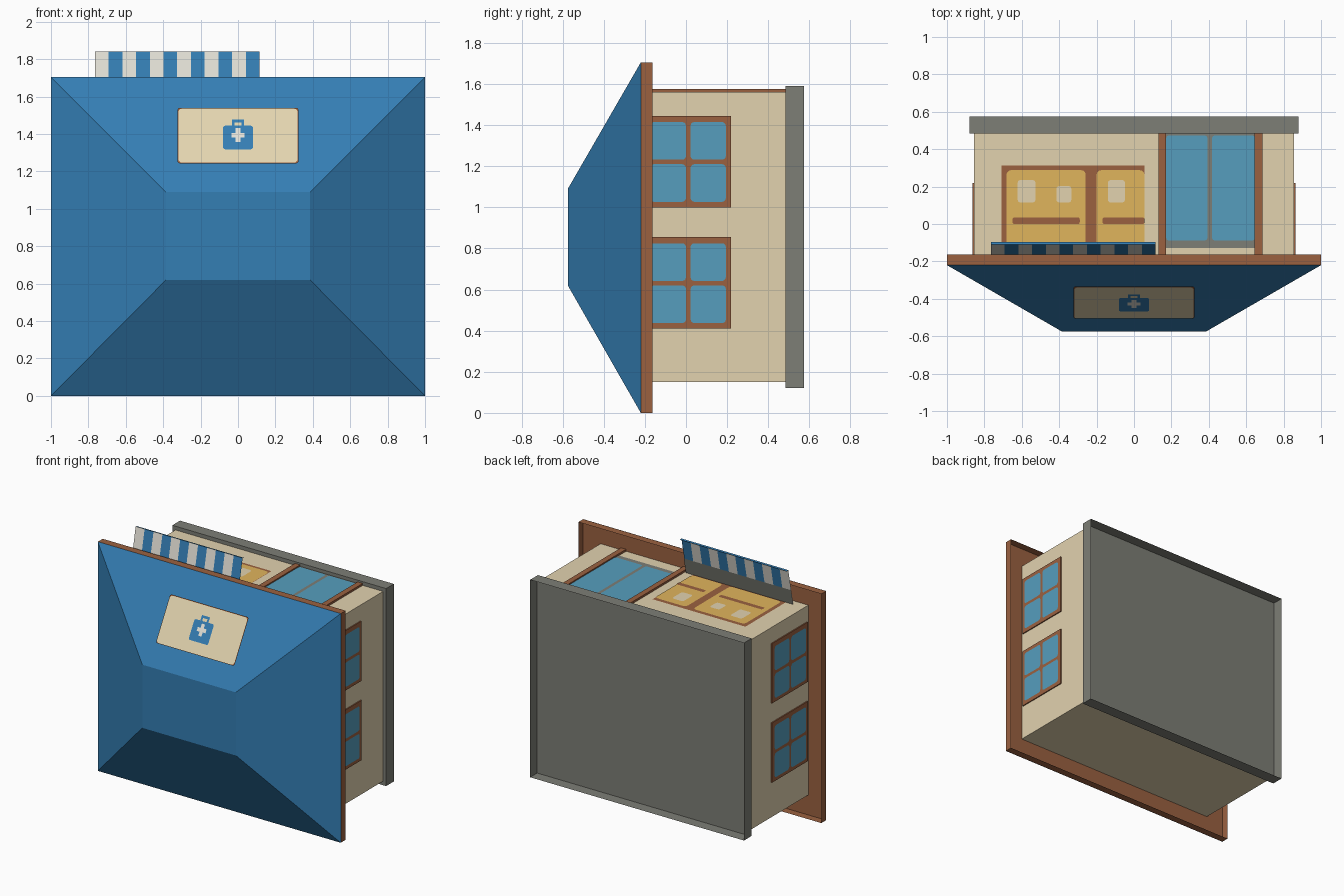
import bpy, bmesh, math
from mathutils import Vector

if "Cube" in bpy.data.objects:
    bpy.data.objects.remove(bpy.data.objects["Cube"])


def lin(c):
    c /= 255
    return c / 12.92 if c <= 0.04045 else ((c + 0.055) / 1.055) ** 2.4


def material(name, r, g, b):
    m = bpy.data.materials.new(name)
    m.diffuse_color = (lin(r), lin(g), lin(b), 1)
    m.use_nodes = True
    m.node_tree.nodes["Principled BSDF"].inputs["Base Color"].default_value = m.diffuse_color
    return m


BLUE = material("roof blue", 52, 126, 180)
CREAM = material("wall cream", 226, 210, 175)
SIGN = material("sign cream", 227, 212, 175)
BROWN = material("wood brown", 155, 97, 64)
GREY = material("base grey", 125, 126, 118)
GLASS = material("window blue", 86, 158, 190)
YELLOW = material("shop yellow", 224, 181, 92)
WHITE = material("stripe white", 228, 225, 215)


def finish(name, bm, *mats):
    me = bpy.data.meshes.new(name)
    bm.to_mesh(me)
    bm.free()
    for m in mats:
        me.materials.append(m)
    ob = bpy.data.objects.new(name, me)
    bpy.context.collection.objects.link(ob)
    return ob


def box(name, x0, x1, y0, y1, z0, z1, mat, open_back=False):
    bm = bmesh.new()
    bmesh.ops.create_cube(bm, size=1)
    if open_back:  # leave a tray that is hollow towards +y
        bm.normal_update()
        bmesh.ops.delete(bm, geom=[f for f in bm.faces if f.normal.y > 0.5],
                         context='FACES_ONLY')
    for v in bm.verts:
        v.co = ((x0 + x1) / 2 + v.co.x * (x1 - x0),
                (y0 + y1) / 2 + v.co.y * (y1 - y0),
                (z0 + z1) / 2 + v.co.z * (z1 - z0))
    return finish(name, bm, mat)


def plates(name, rects, mat, place, out, r=0.0):
    """Flat rounded rectangles (u0, u1, v0, v1), put on a surface by place(u, v)."""
    bm = bmesh.new()
    for u0, u1, v0, v1 in rects:
        pts = []
        corners = ((u1 - r, v1 - r, 0), (u0 + r, v1 - r, 90),
                   (u0 + r, v0 + r, 180), (u1 - r, v0 + r, 270))
        for cu, cv, a in corners:
            for k in range(4 if r else 1):
                t = math.radians(a + 30 * k)
                pts.append((cu + r * math.cos(t), cv + r * math.sin(t)))
        f = bm.faces.new([bm.verts.new(place(u, v)) for u, v in pts])
        f.normal_update()
        if f.normal.dot(Vector(out)) < 0:
            f.normal_flip()
    return finish(name, bm, mat)


# Main body, hollow eave tray and hollow base tray
WX, WZ = 0.855, 1.562
box("walls", -WX, WX, -0.217, 0.49, 0.15, WZ, CREAM)
box("base_tray", -0.88, 0.88, 0.485, 0.575, 0.12, 1.59, GREY, open_back=True)
plates("base_floor", [(-0.88, 0.88, 0.12, 1.59)], GREY, lambda x, z: (x, 0.493, z), (0, 1, 0))
box("eave_tray", -1, 1, -0.219, -0.163, 0, 1.705, BROWN, open_back=True)

# Hipped roof: a box whose outer face is tapered in, open underneath
roof = box("roof", -1, 1, -0.575, -0.22, 0, 1.705, BLUE, open_back=True)
for v in roof.data.vertices:
    if v.co.y < -0.4:
        v.co.x *= 0.385
        v.co.z = 1.09 if v.co.z > 0.8 else 0.62


# Roof sign lies on the upper slope
def on_roof(off):
    return lambda x, z: (x, -0.226 - (1.705 - z) * 0.355 / 0.615 - off, z)


OUT = (0, -1, 0.5)
plates("sign_border", [(-0.323, 0.323, 1.243, 1.54)], BROWN, on_roof(0.013), OUT, 0.012)
plates("sign_board", [(-0.319, 0.319, 1.247, 1.536)], SIGN, on_roof(0.016), OUT, 0.02)
plates("sign_bag", [(-0.08, 0.08, 1.318, 1.445)], BLUE, on_roof(0.019), OUT, 0.012)
plates("sign_bag_handle", [(-0.033, -0.018, 1.445, 1.478), (0.018, 0.033, 1.445, 1.478),
                           (-0.018, 0.018, 1.463, 1.478)], BLUE, on_roof(0.019), OUT)
plates("sign_cross", [(-0.036, 0.036, 1.382, 1.406), (-0.013, 0.013, 1.406, 1.431),
                      (-0.013, 0.013, 1.357, 1.382)], WHITE, on_roof(0.022), OUT)

# Side windows, two on each side, four panes each
for side, s in (("right", 1), ("left", -1)):
    def on_side(off):
        return lambda y, z: (s * (WX + off), y, z)
    for label, z0 in (("lower", 0.41), ("upper", 1.0)):
        xa, xb = sorted((s * (WX - 0.01), s * (WX + 0.008)))
        box(f"{side}_{label}_window_frame", xa, xb, -0.2, 0.22, z0, z0 + 0.445, BROWN)
        panes = [(a, b, z0 + c, z0 + c + 0.183) for a, b in ((-0.174, 0.0), (0.022, 0.194))
                 for c in (0.027, 0.232)]
        plates(f"{side}_{label}_window_panes", panes, GLASS, on_side(0.011), (s, 0, 0), 0.018)


# Shop front on the +z wall
def on_front(off):
    return lambda x, y: (x, y, WZ + off)


UP = (0, 0, 1)
plates("shop_window_frame", [(-0.708, 0.056, -0.17, 0.313)], BROWN, on_front(0.003), UP)
plates("shop_window_panes", [(-0.682, -0.258, -0.15, 0.288), (-0.2, 0.056, -0.15, 0.288)],
       YELLOW, on_front(0.006), UP, 0.025)
plates("shop_goods", [(-0.622, -0.527, 0.115, 0.235), (-0.415, -0.335, 0.115, 0.203),
                      (-0.14, -0.048, 0.115, 0.235)], CREAM, on_front(0.009), UP, 0.015)
plates("shop_shelves", [(-0.65, -0.29, 0.0, 0.035), (-0.168, 0.056, 0.0, 0.035)],
       BROWN, on_front(0.009), UP, 0.01)

# Double door with posts
plates("door_panel", [(0.165, 0.65, -0.128, 0.485)], GREY, on_front(0.003), UP)
plates("door_glass", [(0.172, 0.393, -0.088, 0.473), (0.417, 0.648, -0.088, 0.473)],
       GLASS, on_front(0.006), UP, 0.015)
for side, x in (("left", 0.13), ("right", 0.645)):
    box(f"door_post_{side}", x, x + 0.042, -0.217, 0.486, WZ - 0.01, 1.577, BROWN)

# Awning: striped sloping sheet with a short blue front lip
profile = [(-0.168, 1.565), (-0.11, 1.84), (-0.095, 1.836)]
bm = bmesh.new()
rows = [[bm.verts.new((-0.765 + i * 0.88 / 12, y, z)) for y, z in profile] for i in range(13)]
for i in range(12):
    for j in range(2):
        f = bm.faces.new((rows[i][j], rows[i + 1][j], rows[i + 1][j + 1], rows[i][j + 1]))
        f.material_index = 1 if j else i % 2
finish("awning", bm, WHITE, BLUE)

# Grey lining on the lower part of the awning's underside
plates("awning_lining", [(-0.765, 0.115, 1.565, 1.68)], GREY,
       lambda x, z: (x, -0.163 + (z - 1.565) * 0.058 / 0.275, z), (0, 1, 0))
